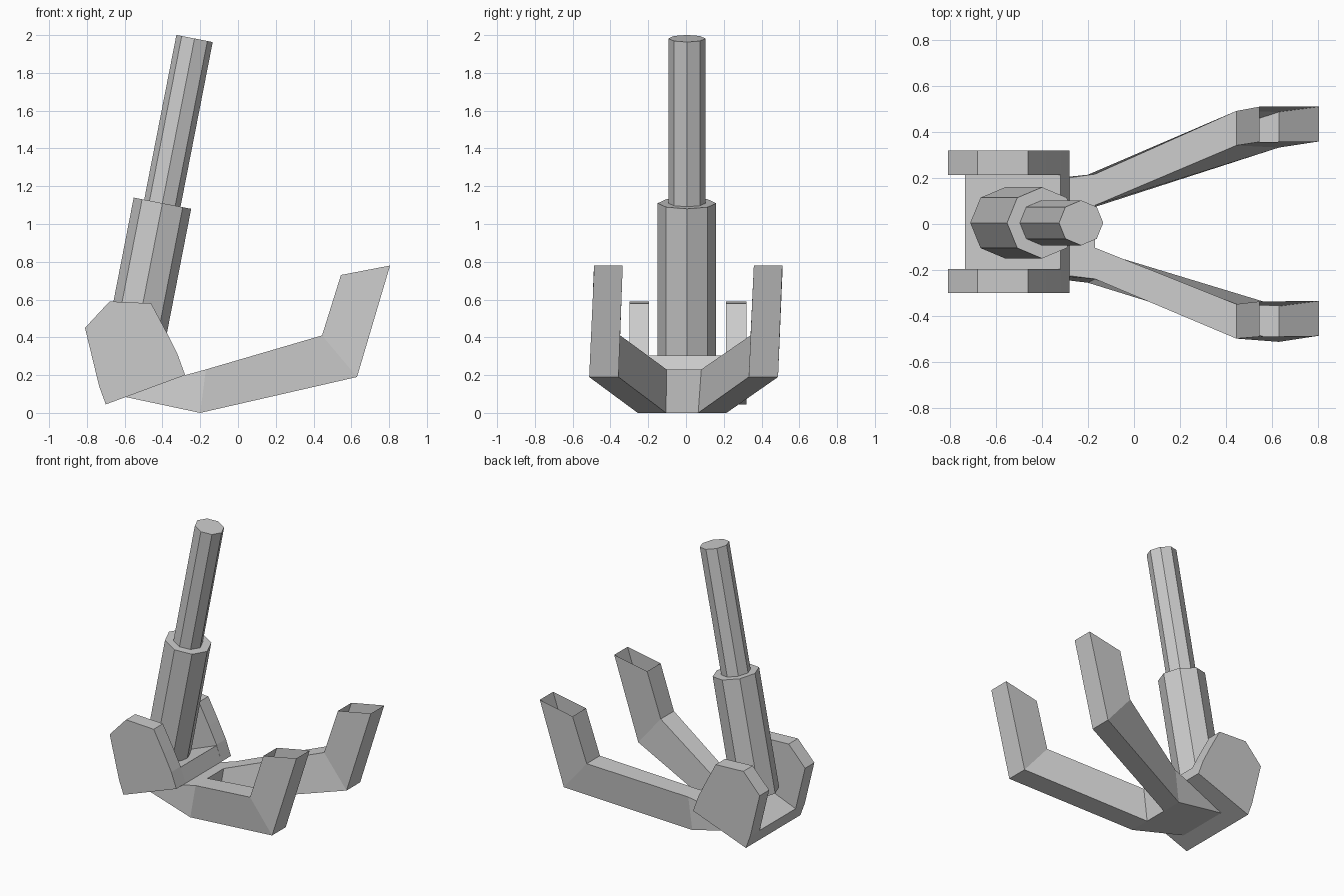
import bpy
from mathutils import Vector

if "Cube" in bpy.data.objects:
    bpy.data.objects.remove(bpy.data.objects["Cube"])


def make(name, verts, faces):
    me = bpy.data.meshes.new(name)
    me.from_pydata(verts, [], faces)
    me.update()
    ob = bpy.data.objects.new(name, me)
    bpy.context.collection.objects.link(ob)
    return ob


def plate(name, profile, y0, y1):
    # extrude an xz profile along y
    n = len(profile)
    verts = [(x, y, z) for y in (y0, y1) for x, z in profile]
    faces = [tuple(range(n)), tuple(range(2 * n - 1, n - 1, -1))]
    faces += [(i, i + n, (i + 1) % n + n, (i + 1) % n) for i in range(n)]
    return make(name, verts, faces)


def rod(name, a, b, radius):
    # octagonal rod between two points, one corner on the xz plane
    a, b = Vector(a), Vector(b)
    bpy.ops.mesh.primitive_cylinder_add(vertices=8, radius=radius, depth=(b - a).length)
    ob = bpy.context.object
    ob.name = name
    for v in ob.data.vertices:
        v.co.x, v.co.y = v.co.y, -v.co.x
    ob.location = (a + b) / 2
    ob.rotation_mode = 'QUATERNION'
    d = (b - a).normalized()
    ob.rotation_quaternion = Vector((0, 0, 1)).rotation_difference(d)
    return ob


# Tilted two-stage post
rod("post_lower", (-0.56, 0.005, 0.29), (-0.40, 0.005, 1.11), 0.155)
rod("post_upper", (-0.42, 0.005, 1.01), (-0.23, 0.005, 1.982), 0.098)

# Bracket: two cheeks and a floor
cheek = [(-0.81, 0.45), (-0.735, 0.14), (-0.70, 0.045), (-0.28, 0.20), (-0.32, 0.31),
         (-0.38, 0.43), (-0.46, 0.58), (-0.68, 0.59)]
plate("bracket_cheek_left", cheek, -0.30, -0.195)
plate("bracket_cheek_right", cheek, 0.213, 0.32)
floor = [(-0.735, 0.14), (-0.70, 0.045), (-0.28, 0.20), (-0.32, 0.305)]
plate("bracket_floor", floor, -0.195, 0.213)


def lean(p, s=1):
    # mirror and slight sideways lean of the fork
    x, y, z = p
    return (x, s * y + 0.042 * (z - 0.49), z)


# Fork arms: square tubes, open at the tip
rings = [
    [(-0.20, 0.235, 0.0), (-0.20, 0.085, 0.0), (-0.17, 0.092, 0.23), (-0.17, 0.228, 0.23)],
    [(0.63, 0.50, 0.19), (0.63, 0.345, 0.19), (0.445, 0.345, 0.41), (0.445, 0.495, 0.41)],
    [(0.805, 0.498, 0.78), (0.805, 0.347, 0.78), (0.545, 0.347, 0.73), (0.545, 0.50, 0.73)],
]
for side, s in (("left", -1), ("right", 1)):
    verts = [lean(p, s) for r in rings for p in r]
    faces = [(4 * k + i, 4 * k + (i + 1) % 4, 4 * k + 4 + (i + 1) % 4, 4 * k + 4 + i)
             for k in range(2) for i in range(4)]
    if s > 0:
        faces = [f[::-1] for f in faces]
    make("fork_arm_" + side, verts, faces)

# Fork root: wedge running under the bracket
half = [(-0.60, 0.19, 0.085), (-0.20, 0.235, 0.0), (-0.20, 0.085, 0.0),
        (-0.17, 0.092, 0.23), (-0.17, 0.228, 0.23), (-0.28, 0.213, 0.20)]
verts = [lean(p, 1) for p in half] + [lean(p, -1) for p in half]
faces = [(0, 1, 2, 8, 7, 6), (2, 3, 9, 8), (5, 11, 10, 9, 3, 4), (0, 6, 11, 5),
         (0, 5, 4, 1), (6, 7, 10, 11)]
make("fork_root", verts, faces)
